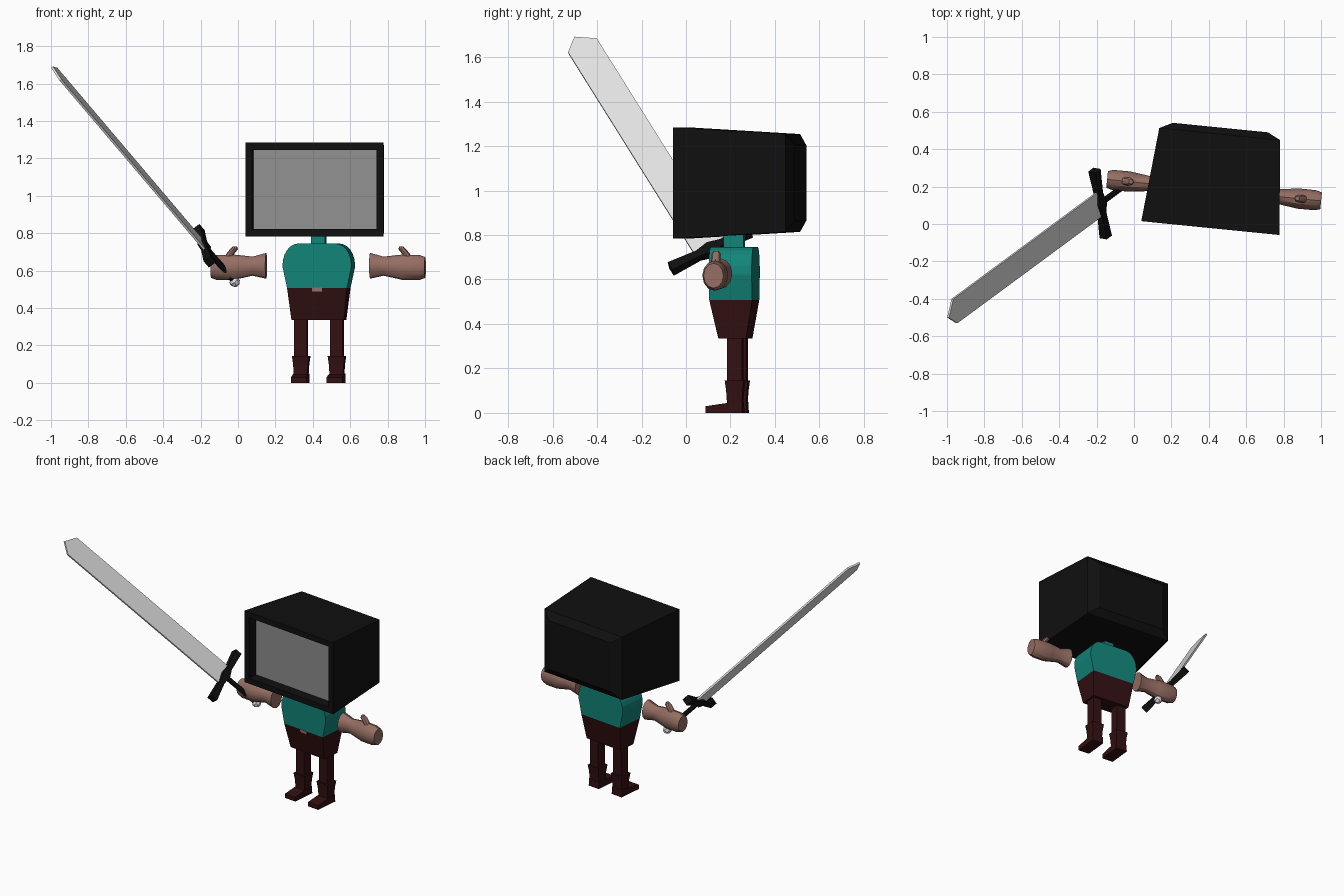
import bpy, bmesh, math
from mathutils import Matrix, Vector

if "Cube" in bpy.data.objects:
    bpy.data.objects.remove(bpy.data.objects["Cube"])


def material(name, r, g, b):
    m = bpy.data.materials.new(name)
    m.diffuse_color = (r, g, b, 1)
    m.use_nodes = True
    m.node_tree.nodes["Principled BSDF"].inputs["Base Color"].default_value = m.diffuse_color
    return m


BLACK = material("black casing", .005, .005, .005)
GREY = material("screen grey", .28, .28, .28)
TEAL = material("teal shirt", .006, .23, .19)
BROWN = material("dark brown cloth", .032, .005, .006)
SKIN = material("skin", .30, .155, .125)
STEEL = material("pale steel", .75, .75, .75)

# The figure is turned a little about its own upright axis
BODY = Matrix.Translation((.432, .217, 0)) @ Matrix.Rotation(-.1, 4, 'Z')

# Sword frame: local x across the blade, y through it, z towards the tip
d = Vector((-.584, -.431, .688)).normalized()
w = Vector((.14, -.9, -.415))
w = (w - d * w.dot(d)).normalized()
SWORD = Matrix.Translation((-.187, .105, .74)) @ Matrix((w, d.cross(w), d)).transposed().to_4x4()


def ring(axis, t, a, b, n=4, c=(0, 0)):
    """Cross-section at t along an axis: rectangle (n=4) or ellipse."""
    if n == 4:
        flat = [(-a, -b), (a, -b), (a, b), (-a, b)]
    else:
        flat = [(a * math.cos(2 * math.pi * i / n), b * math.sin(2 * math.pi * i / n)) for i in range(n)]
    out = []
    for p, q in flat:
        p, q = p + c[0], q + c[1]
        out.append({'x': (t, p, q), 'y': (p, t, q), 'z': (p, q, t)}[axis])
    return out


def loft(name, rings, mat, frame=BODY, first_mat=None, smooth=False):
    """Skin a list of equal cross-sections and cap both ends."""
    bm = bmesh.new()
    loops = [[bm.verts.new(frame @ Vector(p)) for p in r] for r in rings]
    n = len(loops[0])
    for lo, hi in zip(loops, loops[1:]):
        for i in range(n):
            bm.faces.new((lo[i], lo[(i + 1) % n], hi[(i + 1) % n], hi[i]))
    first = bm.faces.new(loops[0])
    if first_mat:
        first.material_index = 1
    bm.faces.new(loops[-1])
    bmesh.ops.recalc_face_normals(bm, faces=bm.faces)
    me = bpy.data.meshes.new(name)
    bm.to_mesh(me)
    bm.free()
    me.materials.append(mat)
    if first_mat:
        me.materials.append(first_mat)
    ob = bpy.data.objects.new(name, me)
    bpy.context.collection.objects.link(ob)
    if smooth:
        bpy.ops.object.select_all(action='DESELECT')
        ob.select_set(True)
        bpy.context.view_layer.objects.active = ob
        bpy.ops.object.shade_smooth_by_angle(angle=math.radians(32))
    return ob


# Monitor head: recessed screen, frame, tapering case with chamfered back
Z = (0, 1.034)
loft("monitor_head", [ring('y', t, a, b, c=Z) for t, a, b in (
    (-.17, .334, .212), (-.24, .334, .212), (-.24, .371, .25),
    (.265, .325, .22), (.30, .255, .17))], BLACK, first_mat=GREY)

# Neck and shirt with rounded shoulders
loft("neck", [ring('z', z, .037, .045) for z in (.72, .82)], TEAL)
half = [(.161, .508), (.185, .62)] + [
    (.10 + .085 * math.cos(a), .63 + .115 * math.sin(a))
    for a in [math.pi / 2 * i / 6 for i in range(7)]]
outline = half + [(-x, z) for x, z in reversed(half)]
loft("torso", [[(x, y, z) for x, z in outline] for y in (-.097, .097)], TEAL)

# Trousers and belt buckle
loft("hips", [ring('z', .335, .141, .063, c=(0, .005)), ring('z', .508, .161, .097)], BROWN)
loft("belt_buckle", [ring('y', y, .027, .011, c=(0, .498)) for y in (-.10, -.092)], SKIN)

for side, s in (("left", -1), ("right", 1)):
    # Leg, flared boot and wedge foot
    cx = .096 * s
    loft(side + "_leg", [ring('z', z, .034, .034, c=(cx, .014)) for z in (.08, .36)], BROWN)
    loft(side + "_boot", [ring('z', z, a, a - .003, c=(cx, .014)) for z, a in (
        (0, .042), (.05, .037), (.10, .040), (.145, .046))], BROWN)
    foot = [(.05, 0), (-.115, 0), (-.115, .03), (-.03, .043), (.05, .05)]
    loft(side + "_foot", [[(cx + o, y, z) for y, z in foot] for o in (-.042, .042)], BROWN)
    # Floating hand with flared wrist
    loft(side + "_hand", [ring('x', u * s, r * .8, r, 12, (-.036, zc)) for u, r, zc in (
        (.279, .069, .626), (.352, .051, .624), (.43, .064, .62),
        (.455, .068, .618), (.545, .067, .617), (.575, .056, .617))], SKIN, smooth=True)
    # Thumb leaning back towards the wrist
    loft(side + "_thumb", [ring('z', z, a, a, 8, (u * s, -.036)) for z, u, a in (
        (.65, .495, .024), (.69, .472, .021), (.715, .452, .021), (.728, .447, .012))], SKIN, smooth=True)

# Sword: blade with pointed end, flared guard, grip and pommel
tip = 1.323
blade = [(-.0725, 0), (.0725, 0), (.0725, tip), (.01, tip + .062), (-.0725, tip)]
loft("sword_blade", [[(x, y, z) for x, z in blade] for y in (-.006, .006)], STEEL, SWORD)
loft("sword_guard", [ring('x', x, b, a, c=(0, -.01)) for x, a, b in (
    (-.2, .024, .024), (-.06, .018, .018), (0, .030, .024),
    (.06, .018, .018), (.2, .024, .024))], BLACK, SWORD)
loft("sword_grip", [ring('z', z, .016, .016, 8) for z in (-.28, 0)], BLACK, SWORD)
loft("sword_pommel", [ring('z', z, a, a, 8) for z, a in (
    (-.315, .014), (-.30, .027), (-.28, .027), (-.265, .014))], STEEL, SWORD)
